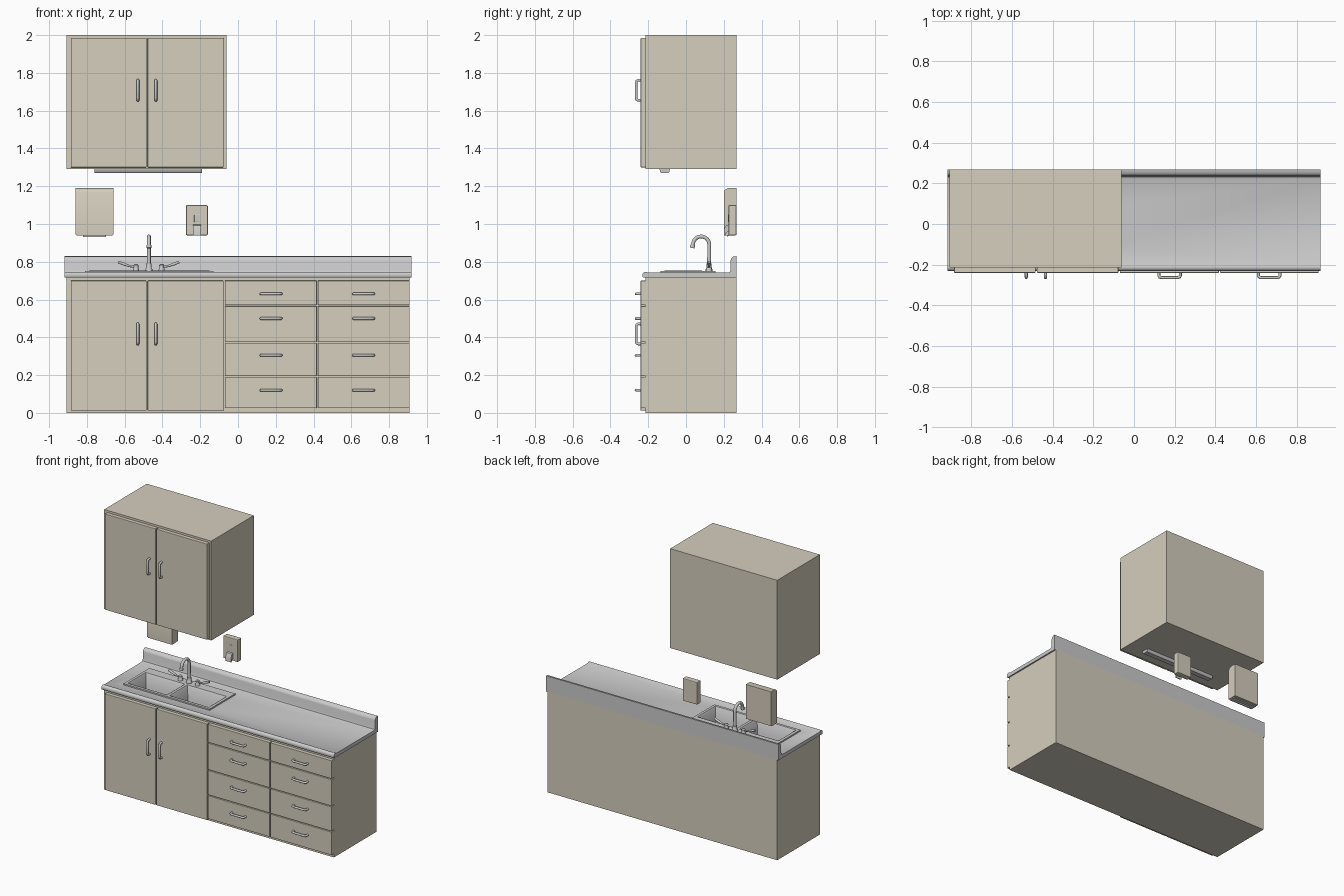
import bpy, bmesh, math
from mathutils import Vector

if "Cube" in bpy.data.objects:
    bpy.data.objects.remove(bpy.data.objects["Cube"])

tan = bpy.data.materials.new("warm_tan")
tan.diffuse_color = (0.66, 0.62, 0.51, 1)
tan.use_nodes = True
tan.node_tree.nodes["Principled BSDF"].inputs["Base Color"].default_value = tan.diffuse_color
BACK = 0.267


def finish(name, bm, mat=None, bevel=0, smooth=False):
    bmesh.ops.recalc_face_normals(bm, faces=bm.faces)
    me = bpy.data.meshes.new(name)
    bm.to_mesh(me)
    bm.free()
    ob = bpy.data.objects.new(name, me)
    bpy.context.collection.objects.link(ob)
    if mat:
        me.materials.append(mat)
    if bevel:
        m = ob.modifiers.new("bevel", 'BEVEL')
        m.width, m.segments = bevel, 2
    if smooth:
        activate(ob)
        bpy.ops.object.shade_smooth_by_angle(angle=math.radians(40))
    return ob


def activate(ob):
    bpy.ops.object.select_all(action='DESELECT')
    ob.select_set(True)
    bpy.context.view_layer.objects.active = ob


def box(name, x, y, z, mat=None, bevel=0):
    bm = bmesh.new()
    bmesh.ops.create_cube(bm, size=1)
    for v in bm.verts:
        v.co = [(r[0] + r[1]) / 2 + c * (r[1] - r[0]) for r, c in zip((x, y, z), v.co)]
    return finish(name, bm, mat, bevel)


def prism(name, pts, x0, x1, mat=None):
    """Extrude a y-z profile along x."""
    bm = bmesh.new()
    f = bm.faces.new([bm.verts.new((x0, y, z)) for y, z in pts])
    r = bmesh.ops.extrude_face_region(bm, geom=[f])
    bmesh.ops.translate(bm, vec=(x1 - x0, 0, 0),
                        verts=[g for g in r["geom"] if isinstance(g, bmesh.types.BMVert)])
    return finish(name, bm, mat, smooth=True)


def tube(name, pts, radius, radii=None):
    cu = bpy.data.curves.new(name, 'CURVE')
    cu.dimensions, cu.bevel_depth, cu.bevel_resolution, cu.use_fill_caps = '3D', radius, 3, True
    sp = cu.splines.new('POLY')
    sp.points.add(len(pts) - 1)
    for i, (p, q) in enumerate(zip(sp.points, pts)):
        p.co = (*q, 1)
        p.radius = radii[i] if radii else 1
    ob = bpy.data.objects.new(name, cu)
    bpy.context.collection.objects.link(ob)
    activate(ob)
    bpy.ops.object.convert(target='MESH')
    bpy.ops.object.shade_smooth_by_angle(angle=math.radians(50))
    return ob


def handle(name, x, z, vertical):
    path = [(-.053, 0), (-.053, .014), (-.049, .021), (-.04, .024),
            (.04, .024), (.049, .021), (.053, .014), (.053, 0)]
    tube(name, [(x, -.24 - d, z + s) if vertical else (x + s, -.24 - d, z) for s, d in path], .0075)


def cut(ob, cutters):
    activate(ob)
    for c in cutters:
        m = ob.modifiers.new("cut", 'BOOLEAN')
        m.object, m.solver = c, 'EXACT'
        bpy.ops.object.modifier_apply(modifier=m.name)


# Cabinet carcasses
base = box("base_cabinet", (-.908, .908), (-.214, BACK), (0, .722), tan)
box("wall_cabinet", (-.908, -.062), (-.214, BACK), (1.29, 2), tan)

# Doors with handles, upper and lower pairs
for label, z0, z1, hz in (("lower", .012, .7, .418), ("upper", 1.3, 1.985, 1.708)):
    for side, x0, x1, hx in (("left", -.885, -.484, -.53), ("right", -.478, -.077, -.435)):
        box(f"{label}_{side}_door", (x0, x1), (-.24, -.21), (z0, z1), tan, .003)
        handle(f"{label}_{side}_door_handle", hx, hz, True)

# Two columns of drawers
for col, x0, x1, hx in (("left", -.07, .417, .175), ("right", .423, .908, .665)):
    for i, (z0, z1, hz) in enumerate(((.025, .19, .12), (.196, .37, .305),
                                      (.376, .565, .5), (.571, .7, .63))):
        box(f"{col}_drawer_{i + 1}", (x0, x1), (-.24, -.21), (z0, z1), tan, .002)
        handle(f"{col}_drawer_handle_{i + 1}", hx, hz, False)

# Countertop with rolled front lip and backsplash
counter = prism("countertop", [(BACK, .716), (-.226, .716), (-.23, .722), (-.23, .735), (-.226, .742),
                               (-.218, .747), (-.209, .747), (-.2, .742), (.222, .742), (.232, .746),
                               (.236, .756), (.236, .808), (.24, .819), (.25, .828), (BACK, .83)],
                -.918, .918)

# Sink deck with two sunken bowls
deck = box("sink_deck", (-.81, -.13), (-.135, .155), (.738, .752))
bowls = [(-.79, -.48), (-.46, -.15)]
cutters = [box("bowl_cutter", b, (-.115, .085), (.6, .8)) for b in bowls]
for ob in (base, counter, deck):
    cut(ob, cutters)
for c in cutters:
    bpy.data.objects.remove(c)
for label, (x0, x1) in zip(("left", "right"), bowls):
    bm = bmesh.new()
    rings = []
    for inset, z in ((0, .753), (.006, .745), (.014, .66), (.022, .635), (.045, .622)):
        rings.append([bm.verts.new(p) for p in (
            (x0 + inset, -.115 + inset, z), (x1 - inset, -.115 + inset, z),
            (x1 - inset, .085 - inset, z), (x0 + inset, .085 - inset, z))])
    for a, b in zip(rings, rings[1:]):
        for i in range(4):
            j = (i + 1) % 4
            bm.faces.new((a[i], a[j], b[j], b[i]))
    bm.faces.new(rings[-1])
    finish(f"{label}_sink_bowl", bm, smooth=True)
    xc = (x0 + x1) / 2
    tube(f"{label}_drain", [(xc, -.015, .62), (xc, -.015, .625)], .022)

# Faucet: base, gooseneck spout, two lever taps
fx, fy = -.472, .122
tube("faucet_base", [(fx, fy, .75), (fx, fy, .76), (fx, fy, .765), (fx, fy, .79)],
     .019, [1, 1, .8, .75])
arc = [(fx, .08 + .043 * math.cos(t), .891 + .043 * math.sin(t))
       for t in (math.pi * k / 12 for k in range(13))]
tube("faucet_spout", [(fx, fy, .76)] + arc + [(fx, .034, .878)], .0105)
tube("spout_tip", [(fx, .036, .889), (fx, .033, .873)], .013)
for label, s in (("left", -1), ("right", 1)):
    x = fx + s * .068
    tube(f"{label}_tap_base", [(x, fy, .75), (x, fy, .765), (x, fy, .77), (x, fy, .782), (x, fy, .789)],
         .017, [1, .85, .7, .8, .4])
    tube(f"{label}_tap_lever", [(x, fy, .774), (x + s * .03, fy, .776), (x + s * .065, fy, .788),
                                (x + s * .093, fy, .799)], .009, [.7, .6, .9, .8])

# Light strip under the wall cabinet
prism("under_cabinet_light", [(-.14, 1.292), (-.138, 1.278), (-.13, 1.27), (-.095, 1.27),
                              (-.087, 1.278), (-.085, 1.292)], -.76, -.19)

# Paper towel dispenser
prism("towel_dispenser", [(BACK, .945), (.2, .945), (.2, 1.168), (.205, 1.18), (.222, 1.19), (BACK, 1.19)],
      -.86, -.66, tan)
box("towel_dispenser_tray", (-.855, -.665), (.205, .25), (.938, .946))
prism("paper_sheet", [(.228, .95), (.222, .93), (.219, .93), (.223, .95)], -.82, -.7)

# Soap dispenser with push lever
box("soap_dispenser", (-.275, -.16), (.225, BACK), (.94, 1.1), tan, .005)
box("soap_window", (-.232, -.203), (.2225, .23), (1.01, 1.05), None, .002)
prism("soap_lever", [(.23, .998), (.212, .993), (.202, .975), (.2, .94), (.208, .938), (.212, .955), (.23, .96)],
      -.239, -.196)
